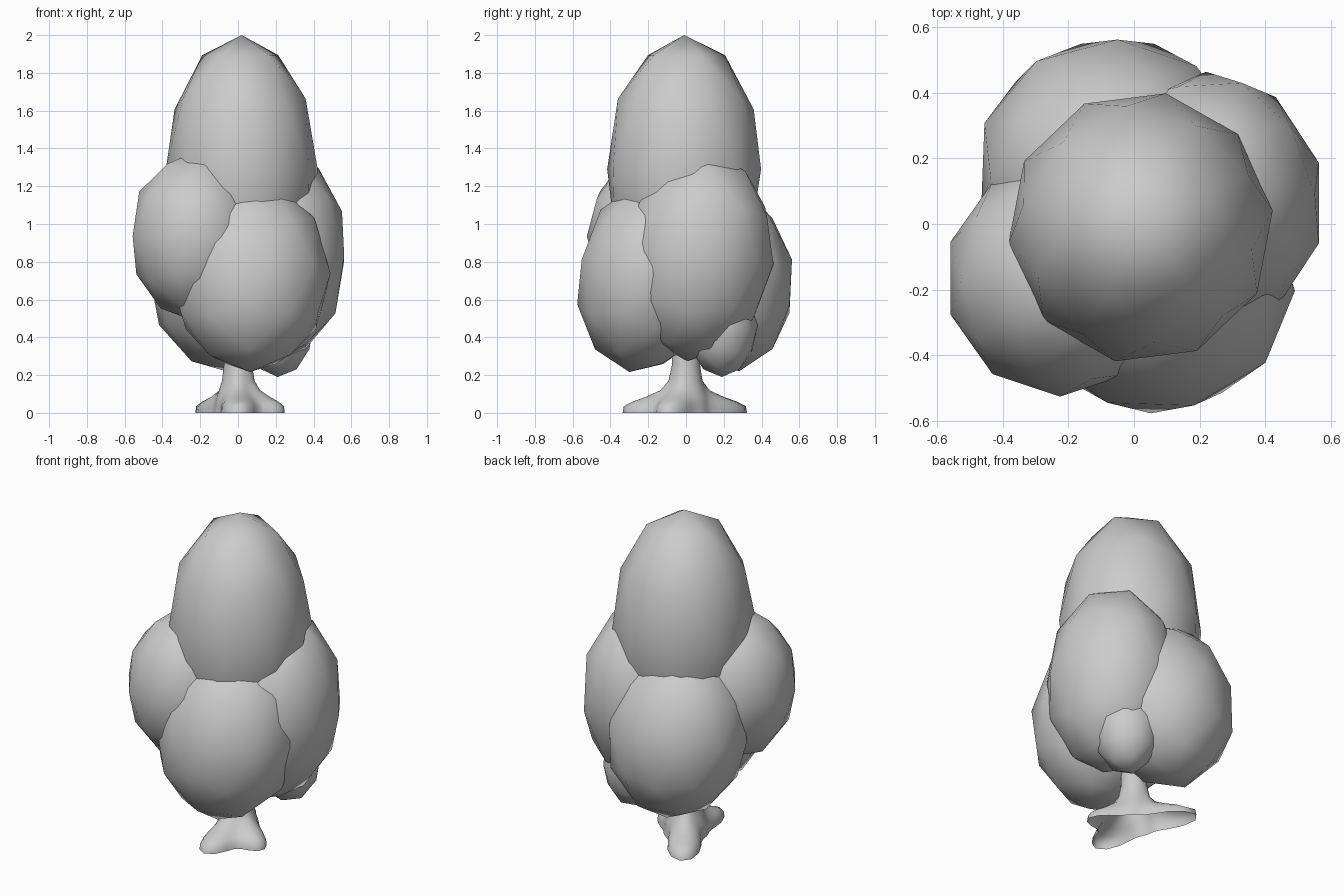
import bpy, bmesh, math
from mathutils import Matrix

if "Cube" in bpy.data.objects:
    bpy.data.objects.remove(bpy.data.objects["Cube"])


def add_object(name, bm):
    for f in bm.faces:
        f.smooth = True
    me = bpy.data.meshes.new(name)
    bm.to_mesh(me)
    bm.free()
    ob = bpy.data.objects.new(name, me)
    bpy.context.collection.objects.link(ob)
    return ob


# Leaf clumps: coarse icospheres, stretched and slightly tilted
def clump(name, centre, radii, turn=0, tilt_x=0, tilt_y=0):
    m = (Matrix.Translation(centre)
         @ Matrix.Rotation(math.radians(tilt_x), 4, 'X')
         @ Matrix.Rotation(math.radians(tilt_y), 4, 'Y')
         @ Matrix.Diagonal((*radii, 1))
         @ Matrix.Rotation(math.radians(turn), 4, 'Z'))
    bm = bmesh.new()
    bmesh.ops.create_icosphere(bm, subdivisions=2, radius=1, matrix=m)
    add_object(name, bm)


clump("top_foliage", (0.02, -0.01, 1.29), (0.405, 0.415, 0.71), turn=25)
clump("front_foliage", (0.065, -0.19, 0.735), (0.425, 0.385, 0.53), turn=16, tilt_x=-12)
clump("back_foliage", (-0.065, 0.175, 0.73), (0.415, 0.395, 0.52), turn=34, tilt_x=12)
clump("left_foliage", (-0.225, -0.165, 0.935), (0.35, 0.36, 0.45), turn=0)
clump("right_foliage", (0.22, 0.065, 0.83), (0.36, 0.40, 0.56), turn=0, tilt_x=-6, tilt_y=2)
clump("low_foliage", (0.21, 0.19, 0.46), (0.19, 0.19, 0.27), turn=30)

# Trunk: stacked rings open at the base, the lower ones pulled out into three roots
roots = [(-26, 0.27, 0.48), (-90, 0.335, 0.46), (122, 0.375, 0.45)]   # angle, reach, width
rings = [(0.0, 0.125, 1.0), (0.035, 0.12, 0.97), (0.06, 0.118, 0.75),
         (0.085, 0.112, 0.45), (0.12, 0.10, 0.15), (0.17, 0.085, 0.03),
         (0.25, 0.075, 0.0), (0.45, 0.07, 0.0)]    # height, radius, root pull
N = 36
bm = bmesh.new()
loops = []
for z, core, pull in rings:
    loop = []
    for i in range(N):
        a = 2 * math.pi * i / N
        r = core
        for deg, reach, width in roots:
            d = math.remainder(a - math.radians(deg), 2 * math.pi)
            r += pull * (reach - core) * math.exp(-(d / width) ** 2)
        loop.append(bm.verts.new((r * math.cos(a), r * math.sin(a), z)))
    loops.append(loop)
for lo, hi in zip(loops, loops[1:]):
    for i in range(N):
        j = (i + 1) % N
        bm.faces.new((lo[i], lo[j], hi[j], hi[i]))
add_object("trunk", bm)
